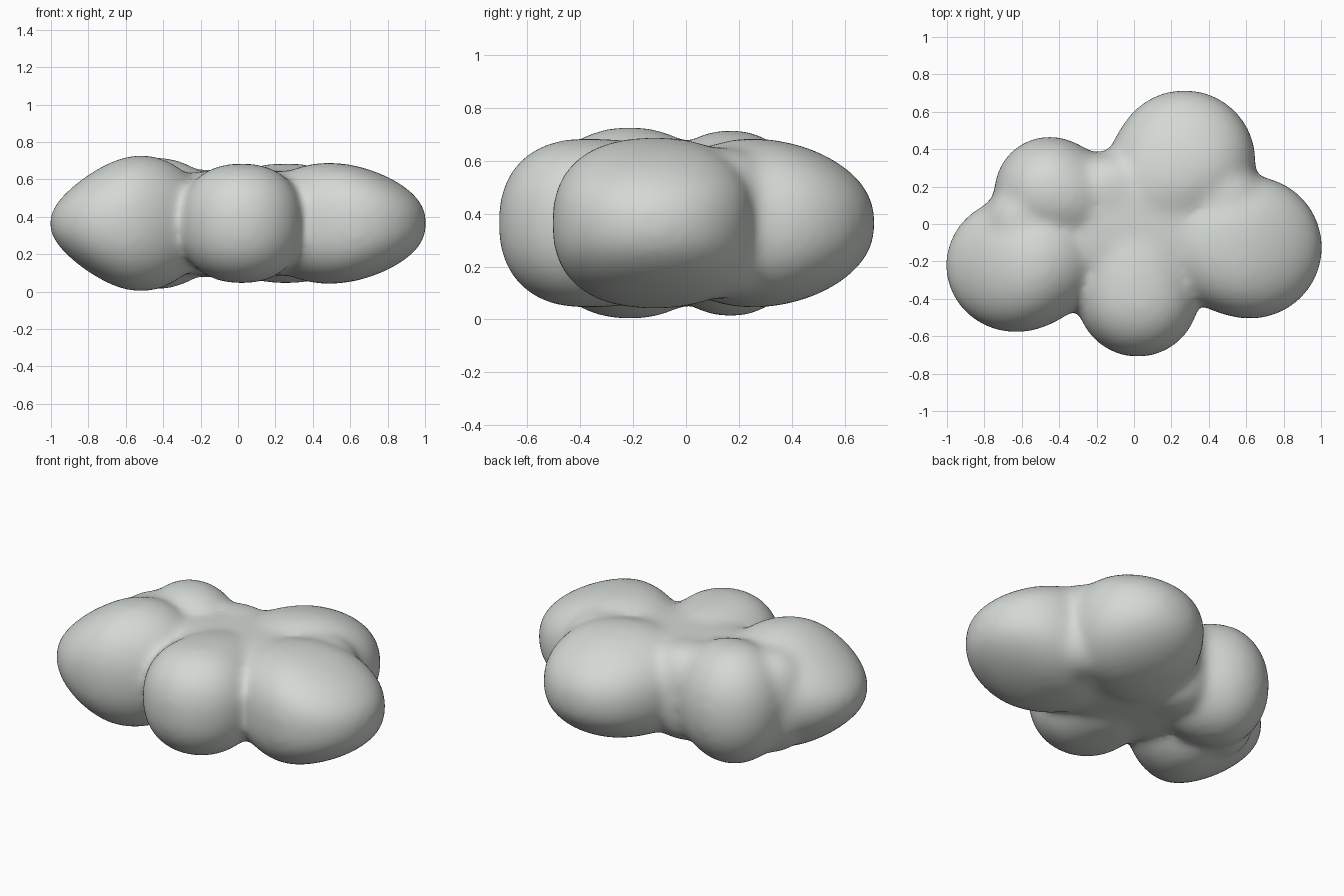
import bpy, bmesh, math
from mathutils import Vector

if "Cube" in bpy.data.objects:
    bpy.data.objects.remove(bpy.data.objects["Cube"])

MID = 0.365  # mid height: the cloud is mirrored above and below it

mat = bpy.data.materials.new("pale grey")
mat.diffuse_color = (0.66, 0.695, 0.66, 1)
mat.use_nodes = True
mat.node_tree.nodes["Principled BSDF"].inputs["Base Color"].default_value = mat.diffuse_color

bm = bmesh.new()


def lobe(cx, cy, rx, ry, h, p=2.0, taper=0.0, out=(1, 0), stretch=1.0):
    """Puff: superellipsoid, stretched towards the middle, thinner towards direction out."""
    new = bmesh.ops.create_uvsphere(bm, u_segments=64, v_segments=40, radius=1)
    inward = Vector((-cx, -cy, 0)).normalized()
    for v in new["verts"]:
        x, y, z = v.co
        k = (math.hypot(x, y) ** p + abs(z) ** p) ** (-1 / p)
        x, y, z = x * k, y * k, z * k
        s = x * out[0] + y * out[1] + 0.25
        z *= 1 - taper * (s + math.sqrt(s * s + 0.04)) / 2
        co = Vector((x * rx, y * ry, z * h))
        co += inward * max(0, co.dot(inward)) * (stretch - 1)
        v.co = co + Vector((cx, cy, MID))


# puffs around the rim
lobe(-0.63, -0.22, 0.378, 0.36, 0.388, 2.2, 0.38, (-1, 0), 1.25)  # left
lobe(-0.45, 0.17, 0.298, 0.298, 0.354, 2.1, stretch=1.3)          # back left
lobe(0.27, 0.34, 0.38, 0.377, 0.333, 2.3, 0.2, (0, 1), 1.35)      # back right
lobe(0.62, -0.125, 0.387, 0.382, 0.339, 2.5, 0.3, (1, 0), 1.35)   # right
lobe(0.02, -0.385, 0.328, 0.326, 0.32, 2.3, stretch=1.7)          # front
# filled middle and the necks between puffs
lobe(0.03, 0.0, 0.54, 0.38, 0.282, 3.5)
lobe(-0.13, 0.18, 0.23, 0.21, 0.29, 2.6)
lobe(0.45, 0.13, 0.26, 0.23, 0.285, 2.6)
lobe(-0.57, 0.02, 0.24, 0.2, 0.31, 2.6)

mesh = bpy.data.meshes.new("cloud")
bm.to_mesh(mesh)
bm.free()
cloud = bpy.data.objects.new("cloud", mesh)
bpy.context.collection.objects.link(cloud)
mesh.materials.append(mat)

# fuse the puffs and soften the creases
rm = cloud.modifiers.new("fuse", "REMESH")
rm.mode = "VOXEL"
rm.voxel_size = 0.02
rm.use_smooth_shade = True
sm = cloud.modifiers.new("soften", "SMOOTH")
sm.factor = 0.5
sm.iterations = 30
